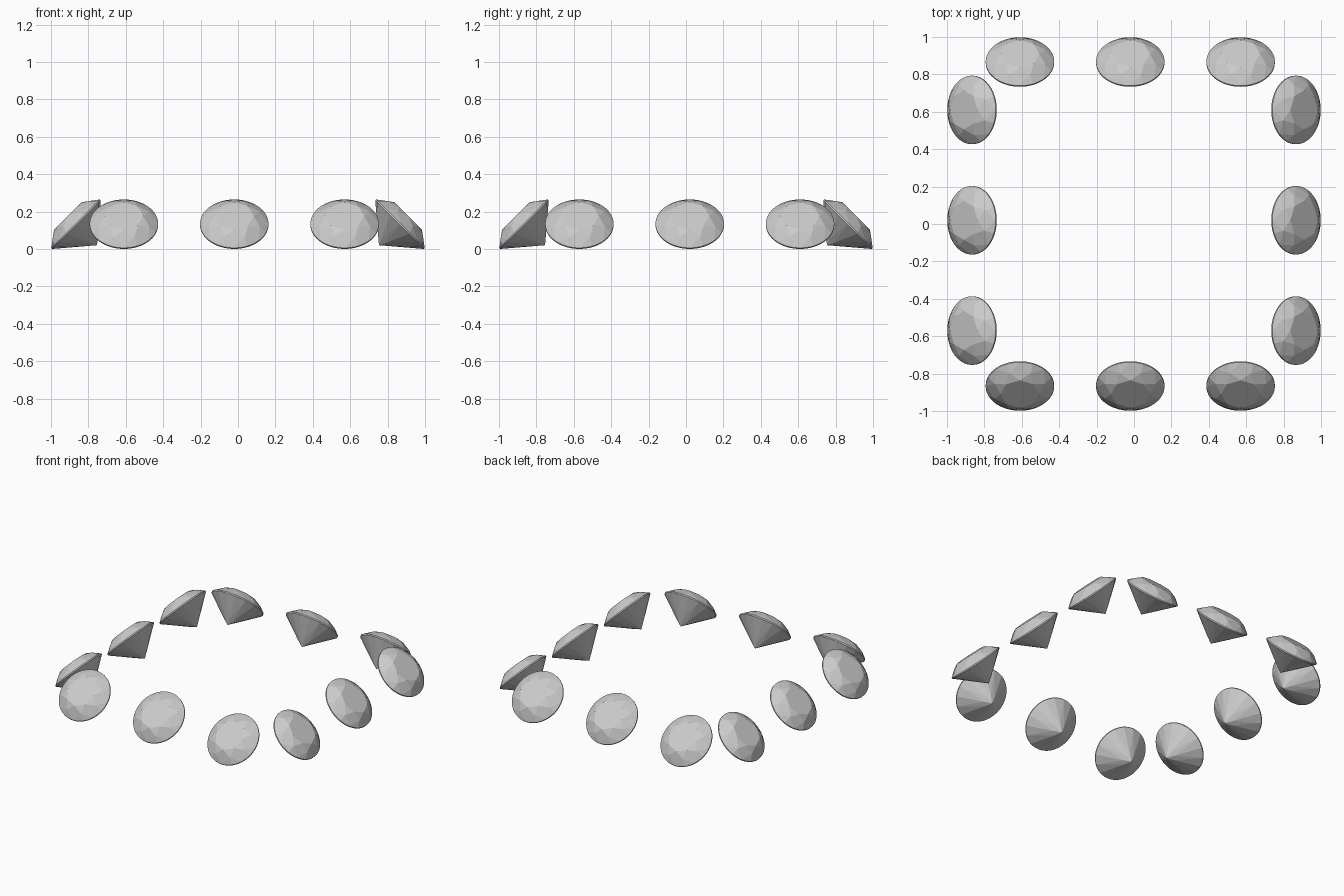
import bpy, bmesh
from math import cos, sin, pi
from mathutils import Matrix

if "Cube" in bpy.data.objects:
    bpy.data.objects.remove(bpy.data.objects["Cube"])

R = 0.183            # girdle radius
G = 0.004            # half girdle thickness
TABLE = 0.57 * R     # table radius
CROWN = 0.058        # crown height
PAV = 0.155          # pavilion depth
STAR = 0.80 * R      # radius of star facet tips
LOW = 0.24 * R       # radius of lower-half facet tips
SUB = 4              # girdle segments per half facet
STEP = pi / 8


def polar(r, a, z):
    return (r * cos(a), r * sin(a), z)


def brilliant_mesh():
    """Round brilliant cut stone, eightfold, table facing +z."""
    bm = bmesh.new()

    def face(pts):
        bm.faces.new([bm.verts.new(p) for p in pts])

    top, culet = G + CROWN, (0, 0, -G - PAV)
    # tip heights keep the main facets planar
    star_z = G + CROWN * (R - STAR * cos(STEP)) / (R - TABLE)
    low_z = -G - PAV * (1 - LOW * cos(STEP) / R)
    face([polar(TABLE, 2 * k * STEP, top) for k in range(8)])
    for k in range(8):
        a = 2 * k * STEP
        left, right = a - STEP, a + STEP
        t0, t1 = polar(TABLE, a, top), polar(TABLE, a + 2 * STEP, top)
        s0, s1 = polar(STAR, left, star_z), polar(STAR, right, star_z)
        l0, l1 = polar(LOW, left, low_z), polar(LOW, right, low_z)
        # crown main kite, star, pavilion main
        face([t0, s0, polar(R, a, G), s1])
        face([t0, s1, t1])
        face([culet, l1, polar(R, a, -G), l0])
        # upper halves, girdle band, lower halves
        for start, s, l in ((left, s0, l0), (a, s1, l1)):
            arc = [start + STEP * i / SUB for i in range(SUB + 1)]
            face([s] + [polar(R, b, G) for b in arc])
            face([l] + [polar(R, b, -G) for b in reversed(arc)])
            for b, c in zip(arc, arc[1:]):
                face([polar(R, b, -G), polar(R, c, -G),
                      polar(R, c, G), polar(R, b, G)])
    bmesh.ops.remove_doubles(bm, verts=bm.verts, dist=1e-5)
    bmesh.ops.recalc_face_normals(bm, faces=bm.faces)
    mesh = bpy.data.meshes.new("gem")
    bm.to_mesh(mesh)
    bm.free()
    return mesh


gem = brilliant_mesh()
offsets = (-0.61, -0.02, 0.57)
D, Z = 0.866, 0.133

# Each row: name, turn about z, position along the row
rows = (
    ("front", 0, lambda t: (t, -D, Z)),
    ("right", pi / 2, lambda t: (D, -t, Z)),
    ("back", pi, lambda t: (t, D, Z)),
    ("left", -pi / 2, lambda t: (-D, -t, Z)),
)
for name, turn, place in rows:
    for i, t in enumerate(offsets, 1):
        ob = bpy.data.objects.new(f"{name}_gem_{i}", gem)
        bpy.context.collection.objects.link(ob)
        # stones lean 45 degrees outwards
        ob.matrix_world = (Matrix.Translation(place(t))
                           @ Matrix.Rotation(turn, 4, 'Z')
                           @ Matrix.Rotation(pi / 4, 4, 'X'))
